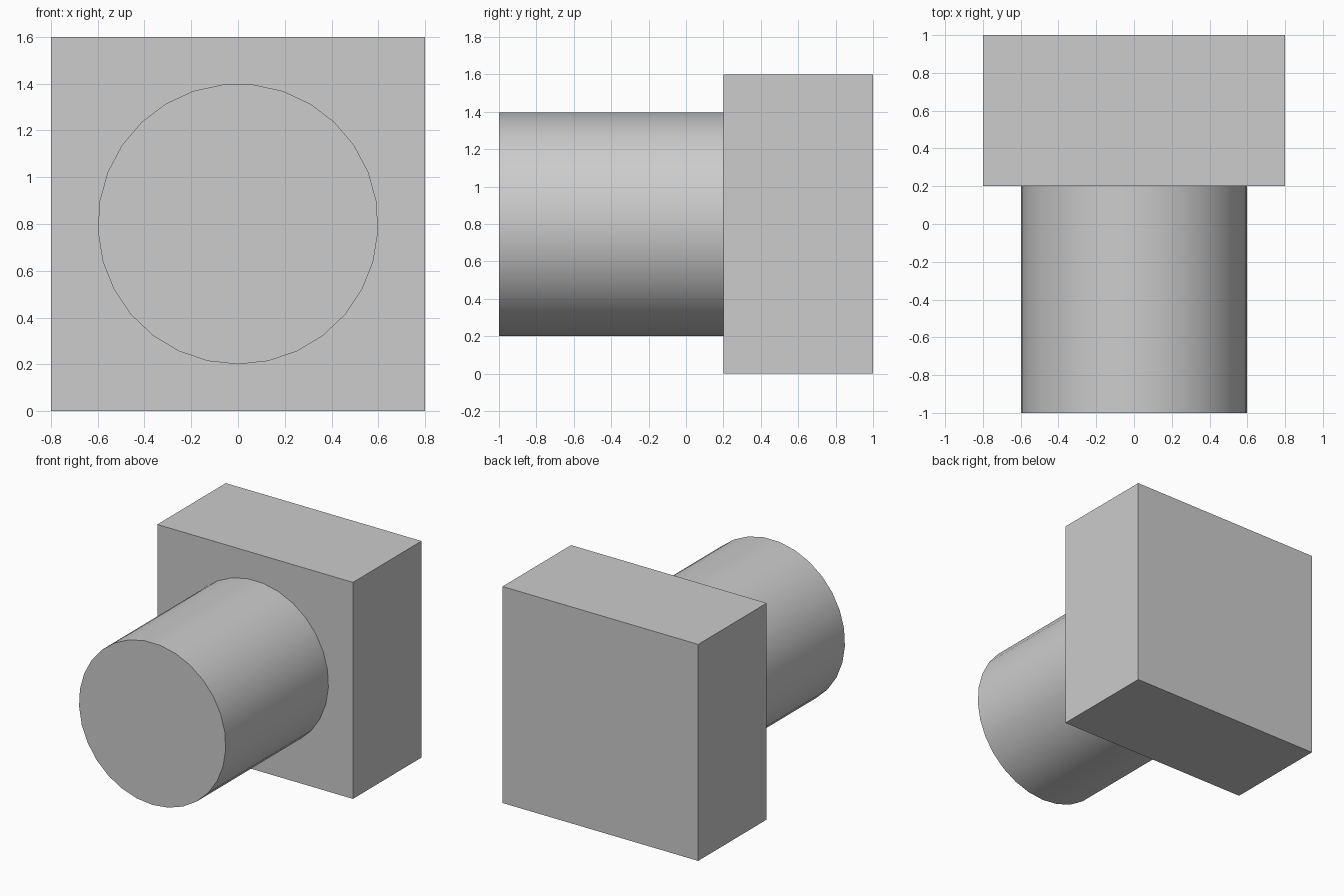
import bpy
from math import radians

cube = bpy.data.objects.get("Cube")
if cube:
    bpy.data.objects.remove(cube, do_unlink=True)

# Single light grey finish
grey = bpy.data.materials.new("light_grey")
grey.use_nodes = True
colour = (0.604, 0.604, 0.604, 1)
grey.diffuse_color = colour
grey.node_tree.nodes["Principled BSDF"].inputs["Base Color"].default_value = colour


def finish(name):
    obj = bpy.context.object
    obj.name = obj.data.name = name
    obj.data.materials.append(grey)
    return obj


# Square block at the back
bpy.ops.mesh.primitive_cube_add(size=1, location=(0, 0.6, 0.8))
block = finish("back_block")
block.scale = (1.6, 0.8, 1.6)
bpy.ops.object.transform_apply(location=False, rotation=False, scale=True)

# Round shaft pointing forward, with a vertex at its lowest point
bpy.ops.mesh.primitive_cylinder_add(
    vertices=29, radius=0.6, depth=1.2,
    location=(0, -0.4, 0.8), rotation=(radians(-90), 0, 0))
finish("front_shaft")
bpy.ops.object.shade_smooth_by_angle(angle=radians(30))
